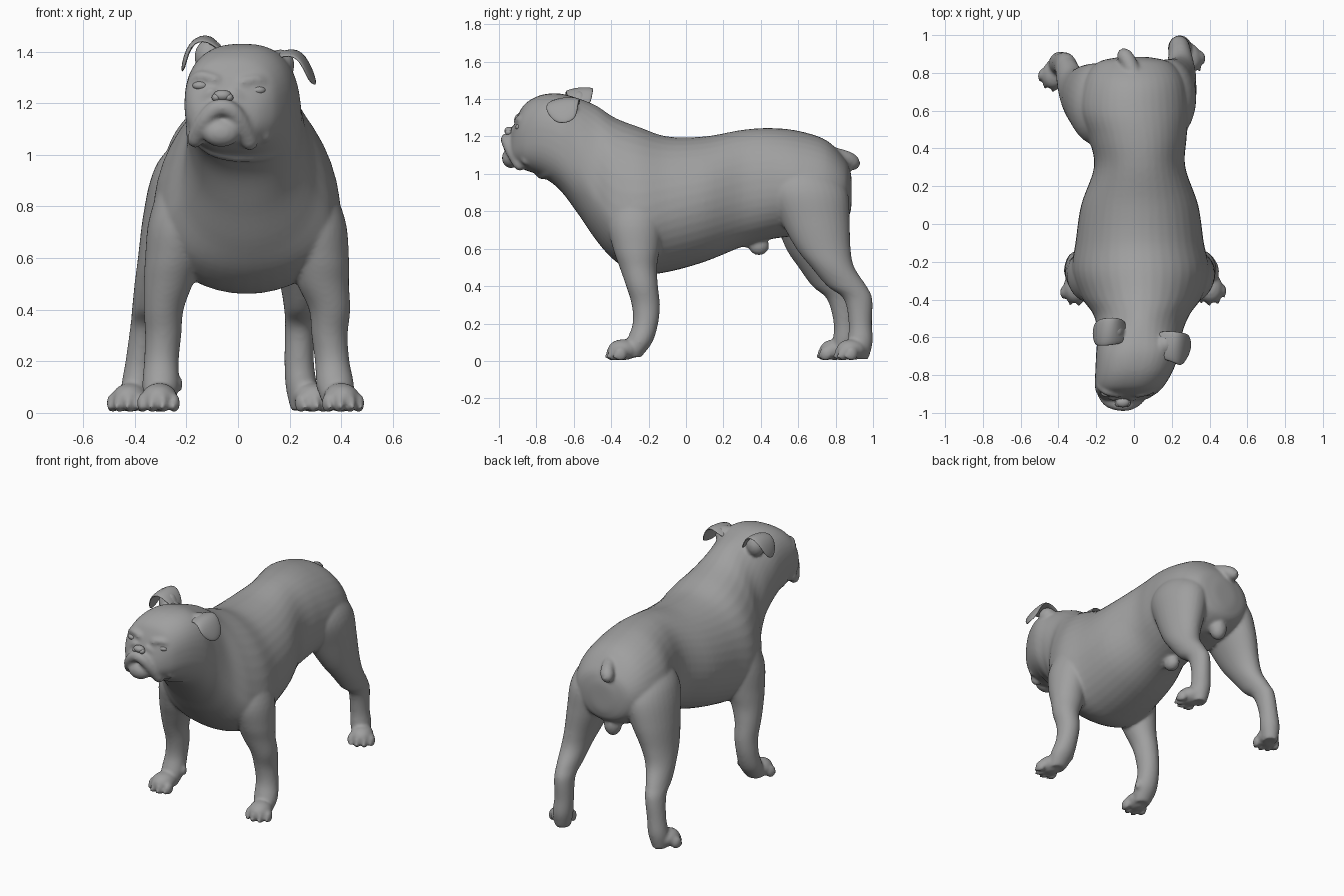
import bpy, bmesh, math
from mathutils import Vector, Matrix

coat = bpy.data.materials.new("grey_coat")
coat.diffuse_color = (0.35, 0.35, 0.35, 1)


def make_object(name, bm):
    bmesh.ops.recalc_face_normals(bm, faces=bm.faces[:])
    me = bpy.data.meshes.new(name)
    for f in bm.faces:
        f.smooth = True
    bm.to_mesh(me)
    bm.free()
    me.materials.append(coat)
    ob = bpy.data.objects.new(name, me)
    bpy.context.collection.objects.link(ob)
    return ob


def smooth_rows(rows, steps=5):
    """Catmull-Rom interpolation of rows of numbers."""
    out = []
    for i in range(len(rows) - 1):
        p0, p1, p2, p3 = (rows[max(0, min(len(rows) - 1, i + k))] for k in (-1, 0, 1, 2))
        for s in range(steps):
            t = s / steps
            out.append([0.5 * (2 * b + (c - a) * t + (2 * a - 5 * b + 4 * c - d) * t * t
                               + (3 * b - a - 3 * c + d) * t ** 3)
                        for a, b, c, d in zip(p0, p1, p2, p3)])
    return out + [list(rows[-1])]


def circle(n):
    return [(math.cos(2 * math.pi * i / n), math.sin(2 * math.pi * i / n)) for i in range(n)]


def loft(bm, rings):
    loops = [[bm.verts.new(p) for p in ring] for ring in rings]
    n = len(loops[0])
    for a, b in zip(loops, loops[1:]):
        for i in range(n):
            bm.faces.new((a[i], a[(i + 1) % n], b[(i + 1) % n], b[i]))
    bm.faces.new(loops[0])
    bm.faces.new(loops[-1][::-1])


def ball(bm, c, r, turn=0, seg=16):
    m = Matrix.Translation(c) @ Matrix.Rotation(turn, 4, 'Z') @ Matrix.Diagonal((*r, 1))
    lats = [math.pi * (0.04 + 0.92 * k / 9) for k in range(10)]
    loft(bm, [[m @ Vector((x * math.sin(t), y * math.sin(t), math.cos(t)))
               for x, y in circle(seg)] for t in lats])


def ridge(bm, points, r):
    """Round-ended tube along a curve."""
    pts = [Vector(p) for p in smooth_rows(points, 4)]
    rings = []
    for i, p in enumerate(pts):
        d = (pts[min(i + 1, len(pts) - 1)] - pts[max(i - 1, 0)]).normalized()
        u = d.cross(Vector((0.3, 1, 0.2))).normalized()
        v = d.cross(u)
        ends = [(0, 1)]
        if i == 0:
            ends = [(-0.95, 0.3), (-0.7, 0.7), (0, 1)]
        elif i == len(pts) - 1:
            ends = [(0, 1), (0.7, 0.7), (0.95, 0.3)]
        for off, k in ends:
            rings.append([p + r * (d * off + k * (u * c + v * s)) for c, s in circle(12)])
    loft(bm, rings)


def trunk(bm, rows):
    """Rows: y, centre x, half width, top z, widest z, bottom z, squareness."""
    rings = []
    for y, xc, w, zt, zm, zb, n in smooth_rows(rows):
        ring = []
        for c, s in circle(40):
            x = math.copysign(abs(c) ** (2 / n), c) * w
            z = math.copysign(abs(s) ** (2 / n), s) * ((zt - zm) if s > 0 else (zm - zb))
            ring.append((xc + x, y, zm + z))
        rings.append(ring)
    loft(bm, rings)


def limb(bm, rows):
    """Rows: x, y, z, x radius, y radius."""
    loft(bm, [[(x + rx * c, y + ry * s, z) for c, s in circle(32)]
              for x, y, z, rx, ry in smooth_rows(rows)])


def paw(bm, x, y, turn):
    """Pad with four toes, pointing to -y and turned about z."""
    rot = Matrix.Rotation(turn, 3, 'Z')
    ball(bm, (x, y, 0.06), (0.07, 0.085, 0.056), turn)
    for sx, fwd in ((-0.062, 0.03), (-0.022, 0.056), (0.022, 0.056), (0.062, 0.03)):
        p = Vector((x, y, 0.038)) + rot @ Vector((sx, -fwd, 0))
        ball(bm, p, (0.022, 0.036, 0.038), turn, 12)
        ball(bm, p + rot @ Vector((0, -0.03, -0.015)), (0.01, 0.016, 0.014), turn, 8)


# Body: rump, belly, chest, neck and head in one loft
bm = bmesh.new()
trunk(bm, [
    (0.885, 0.0, 0.03, 0.96, 0.91, 0.86, 2),
    (0.88, 0.0, 0.10, 1.01, 0.91, 0.80, 2),
    (0.85, 0.0, 0.20, 1.08, 0.92, 0.74, 2),
    (0.75, 0.0, 0.27, 1.18, 0.91, 0.69, 2),
    (0.60, 0.0, 0.29, 1.23, 0.92, 0.67, 2),
    (0.45, 0.02, 0.258, 1.245, 0.92, 0.65, 2.1),
    (0.30, 0.03, 0.242, 1.235, 0.90, 0.61, 2.1),
    (0.10, 0.03, 0.31, 1.20, 0.85, 0.53, 2),
    (-0.10, 0.03, 0.34, 1.20, 0.80, 0.475, 2),
    (-0.25, 0.035, 0.365, 1.25, 0.74, 0.465, 2),
    (-0.38, 0.04, 0.325, 1.30, 0.75, 0.535, 2),
    (-0.48, 0.04, 0.255, 1.365, 0.88, 0.645, 2),
    (-0.58, 0.03, 0.225, 1.405, 1.06, 0.79, 2.2),
    (-0.68, 0.02, 0.22, 1.43, 1.16, 0.92, 2.5),
    (-0.78, 0.0, 0.205, 1.42, 1.20, 0.99, 2.5),
    (-0.86, -0.025, 0.182, 1.375, 1.19, 1.02, 2.5),
    (-0.90, -0.04, 0.155, 1.31, 1.17, 1.04, 2.4),
    (-0.93, -0.05, 0.11, 1.23, 1.14, 1.05, 2.2),
    (-0.945, -0.06, 0.06, 1.19, 1.13, 1.07, 2)])

# Front legs
limb(bm, [(0.20, -0.25, 1.05, 0.05, 0.06), (0.235, -0.25, 0.92, 0.11, 0.13),
          (0.29, -0.27, 0.75, 0.125, 0.15),
          (0.32, -0.265, 0.6, 0.11, 0.125), (0.33, -0.255, 0.5, 0.1, 0.1),
          (0.355, -0.235, 0.4, 0.08, 0.085), (0.355, -0.215, 0.3, 0.07, 0.075),
          (0.365, -0.217, 0.2, 0.067, 0.068), (0.378, -0.25, 0.1, 0.072, 0.07),
          (0.385, -0.29, 0.02, 0.05, 0.05)])
limb(bm, [(-0.14, -0.25, 1.05, 0.05, 0.06), (-0.175, -0.25, 0.92, 0.11, 0.13),
          (-0.22, -0.27, 0.75, 0.125, 0.15),
          (-0.25, -0.265, 0.6, 0.11, 0.125), (-0.27, -0.255, 0.5, 0.095, 0.1),
          (-0.288, -0.235, 0.4, 0.077, 0.085), (-0.29, -0.215, 0.3, 0.07, 0.075),
          (-0.297, -0.217, 0.2, 0.067, 0.068), (-0.3, -0.25, 0.1, 0.07, 0.07),
          (-0.302, -0.29, 0.02, 0.05, 0.05)])
paw(bm, 0.40, -0.335, math.radians(14))
paw(bm, -0.305, -0.335, math.radians(-6))
for x in (0.315, -0.228):
    ball(bm, (x, -0.235, 0.11), (0.014, 0.02, 0.03))

# Hind legs
limb(bm, [(0.11, 0.61, 1.1, 0.05, 0.08), (0.15, 0.63, 1.0, 0.125, 0.17),
          (0.175, 0.65, 0.9, 0.148, 0.215),
          (0.20, 0.69, 0.75, 0.13, 0.185), (0.23, 0.735, 0.6, 0.1, 0.145),
          (0.245, 0.785, 0.5, 0.083, 0.115), (0.245, 0.86, 0.4, 0.066, 0.105),
          (0.24, 0.92, 0.33, 0.058, 0.076), (0.237, 0.932, 0.2, 0.057, 0.062),
          (0.245, 0.932, 0.1, 0.06, 0.066), (0.25, 0.925, 0.01, 0.045, 0.05)])
limb(bm, [(-0.12, 0.60, 1.1, 0.05, 0.08), (-0.165, 0.61, 1.0, 0.125, 0.17),
          (-0.19, 0.63, 0.9, 0.15, 0.215),
          (-0.24, 0.66, 0.75, 0.13, 0.185), (-0.288, 0.68, 0.6, 0.1, 0.145),
          (-0.318, 0.715, 0.5, 0.083, 0.113), (-0.345, 0.775, 0.4, 0.066, 0.1),
          (-0.36, 0.83, 0.33, 0.058, 0.076), (-0.38, 0.85, 0.2, 0.056, 0.06),
          (-0.392, 0.848, 0.1, 0.06, 0.063), (-0.4, 0.84, 0.01, 0.045, 0.05)])
paw(bm, 0.285, 0.885, math.radians(28))
paw(bm, -0.417, 0.797, math.radians(-22))

# Stub tail and underside bulges
ridge(bm, [(0.0, 0.79, 1.10), (-0.03, 0.86, 1.08), (-0.05, 0.89, 1.06)], 0.043)
ball(bm, (0.02, 0.39, 0.615), (0.045, 0.055, 0.05))
ball(bm, (0.02, 0.34, 0.65), (0.04, 0.1, 0.045))
ball(bm, (-0.02, 0.79, 0.70), (0.055, 0.055, 0.075))

# Muzzle: chin behind an arched pair of hanging lips
ball(bm, (-0.065, -0.935, 1.085), (0.075, 0.05, 0.055))
ridge(bm, [(-0.165, -0.89, 1.06), (-0.135, -0.935, 1.125), (-0.085, -0.955, 1.18),
           (-0.03, -0.955, 1.175), (0.015, -0.93, 1.12), (0.045, -0.89, 1.05)], 0.034)
# Cheek folds, brows, jaw line and skull under the ears
ridge(bm, [(-0.105, -0.915, 1.24), (-0.168, -0.885, 1.18), (-0.18, -0.85, 1.08)], 0.024)
ridge(bm, [(-0.015, -0.915, 1.235), (0.075, -0.89, 1.175), (0.105, -0.855, 1.07)], 0.024)
ridge(bm, [(-0.18, -0.855, 1.275), (-0.145, -0.885, 1.305), (-0.085, -0.90, 1.29)], 0.022)
ridge(bm, [(0.115, -0.855, 1.26), (0.075, -0.885, 1.29), (0.015, -0.90, 1.28)], 0.022)
ridge(bm, [(-0.175, -0.77, 1.1), (-0.1, -0.78, 1.025), (0.02, -0.765, 1.0),
           (0.14, -0.72, 1.02), (0.205, -0.66, 1.11)], 0.03)
ball(bm, (-0.11, -0.57, 1.38), (0.06, 0.055, 0.07))
ball(bm, (0.165, -0.64, 1.35), (0.055, 0.06, 0.06))

body = make_object("body", bm)
fuse = body.modifiers.new("fuse", 'REMESH')
fuse.mode = 'VOXEL'
fuse.voxel_size = 0.01
fuse.use_smooth_shade = True
soften = body.modifiers.new("soften", 'SMOOTH')
soften.factor = 0.5
soften.iterations = 5

# Nose with two nostril bulges
bm = bmesh.new()
ball(bm, (-0.06, -0.945, 1.23), (0.036, 0.026, 0.022))
for s in (-1, 1):
    ball(bm, (-0.06 + s * 0.024, -0.948, 1.222), (0.018, 0.02, 0.016))
make_object("nose", bm)

# Eyes
for name, c in (("right_eye", (-0.145, -0.892, 1.268)), ("left_eye", (0.076, -0.888, 1.25))):
    bm = bmesh.new()
    ball(bm, c, (0.032, 0.024, 0.018))
    make_object(name, bm)


# Ears: folded flaps, rows run from root over the crest to the tip
def ear(name, rows):
    bm = bmesh.new()
    grid = [[bm.verts.new(p) for p in row] for row in rows]
    for a, b in zip(grid, grid[1:]):
        for i in range(2):
            bm.faces.new((a[i], a[i + 1], b[i + 1], b[i]))
    ob = make_object(name, bm)
    thick = ob.modifiers.new("thickness", 'SOLIDIFY')
    thick.thickness, thick.offset = 0.018, 0
    ob.modifiers.new("round", 'SUBSURF').levels = 2


ear("left_ear", [
    [(0.11, -0.71, 1.36), (0.11, -0.64, 1.37), (0.11, -0.56, 1.35)],
    [(0.205, -0.73, 1.395), (0.215, -0.65, 1.425), (0.225, -0.565, 1.42)],
    [(0.25, -0.765, 1.35), (0.27, -0.66, 1.36), (0.272, -0.575, 1.36)],
    [(0.275, -0.71, 1.28), (0.308, -0.66, 1.26), (0.295, -0.585, 1.29)]])
ear("right_ear", [
    [(-0.04, -0.63, 1.38), (-0.04, -0.57, 1.37), (-0.04, -0.51, 1.34)],
    [(-0.12, -0.645, 1.45), (-0.11, -0.57, 1.478), (-0.09, -0.49, 1.475)],
    [(-0.19, -0.65, 1.43), (-0.195, -0.57, 1.44), (-0.18, -0.495, 1.44)],
    [(-0.205, -0.64, 1.34), (-0.222, -0.585, 1.305), (-0.21, -0.525, 1.35)]])
